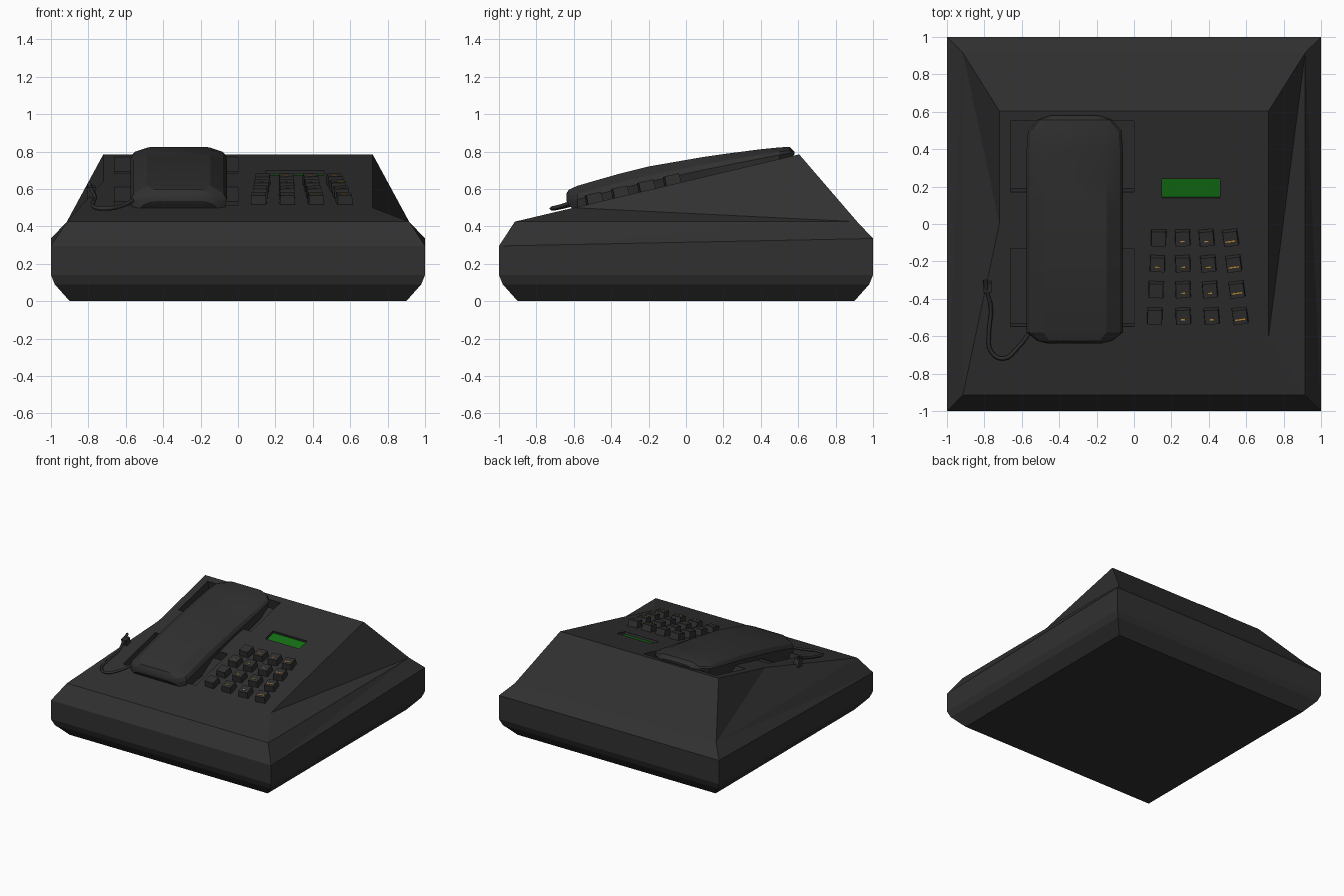
import bpy, bmesh, math
from mathutils import Matrix, Vector

if "Cube" in bpy.data.objects:
    bpy.data.objects.remove(bpy.data.objects["Cube"])

SLOPE = 0.36 / 1.52
TILT = math.atan(SLOPE)


def panel_z(y):
    return 0.425 + (y + 0.915) * SLOPE


def material(name, rgb):
    m = bpy.data.materials.new(name)
    m.diffuse_color = (*rgb, 1)
    m.use_nodes = True
    m.node_tree.nodes["Principled BSDF"].inputs["Base Color"].default_value = m.diffuse_color
    return m


BLACK = material("charcoal_plastic", (0.03, 0.03, 0.03))
GREEN = material("screen_green", (0.007, 0.16, 0.007))
AMBER = material("amber_mark", (0.6, 0.3, 0.04))


def finish(name, bm, mat):
    bmesh.ops.recalc_face_normals(bm, faces=bm.faces)
    me = bpy.data.meshes.new(name)
    bm.to_mesh(me)
    bm.free()
    me.materials.append(mat)
    ob = bpy.data.objects.new(name, me)
    bpy.context.collection.objects.link(ob)
    return ob


def panel_box(name, x, y, sx, sy, low, high, mat, turn=0.0, taper=1.0):
    """Box standing square to the sloped panel, from low to high above it."""
    bm = bmesh.new()
    bmesh.ops.create_cube(bm, size=1)
    for v in bm.verts:
        k = taper if v.co.z > 0 else 1
        v.co = Vector((v.co.x * sx * k, v.co.y * sy * k, high if v.co.z > 0 else low))
    bm.transform(Matrix.Translation((x, y, panel_z(y)))
                 @ Matrix.Rotation(TILT, 4, 'X') @ Matrix.Rotation(turn, 4, 'Z'))
    return finish(name, bm, mat)


# body: stacked square rings, closed by the sloped panel
bm = bmesh.new()
rings = []
for half, zf, zb in ((0.9, 0, 0), (0.98, 0.09, 0.09), (1, 0.14, 0.14),
                     (1, 0.295, 0.335), (0.915, 0.425, 0.425)):
    rings.append([bm.verts.new((sx * half, sy * half, zf if sy < 0 else zb))
                  for sx, sy in ((-1, -1), (1, -1), (1, 1), (-1, 1))])
for a, b in zip(rings, rings[1:]):
    for i in range(4):
        j = (i + 1) % 4
        bm.faces.new((a[i], a[j], b[j], b[i]))
bm.faces.new(rings[0])
fl, fr, br, bl = rings[-1]
r0, r1, l1, l0 = [bm.verts.new((x, y, panel_z(y))) for x, y in
                  ((0.72, -0.6), (0.72, 0.605), (-0.72, 0.605), (-0.72, 0))]
for f in ((fl, fr, r0, r1, l1, l0), (fr, br, r1, r0), (br, bl, l1, r1), (bl, fl, l0, l1)):
    bm.faces.new(f)
bmesh.ops.triangulate(bm, faces=[f for f in bm.faces if len(f.verts) == 4])
body = finish("body", bm, BLACK)

# two cradle pockets and the screen recess
for x, y, sx, sy, depth in ((-0.33, 0.36, 0.66, 0.39, 0.08), (-0.33, -0.34, 0.66, 0.43, 0.08),
                            (0.305, 0.19, 0.31, 0.105, 0.025)):
    cutter = panel_box("cutter", x, y, sx, sy, -depth, 0.1, BLACK)
    cutter.hide_render = True
    mod = body.modifiers.new("cut", 'BOOLEAN')
    mod.operation, mod.solver, mod.object = 'DIFFERENCE', 'EXACT', cutter
    bpy.context.view_layer.objects.active = body
    bpy.ops.object.modifier_apply(modifier=mod.name)
    bpy.data.objects.remove(cutter)

panel_box("screen", 0.305, 0.19, 0.309, 0.104, -0.027, -0.019, GREEN)

# keypad: columns fan out towards the front
for r, y in enumerate((-0.07, -0.208, -0.347, -0.488)):
    for c in range(4):
        x = 0.132 - 0.007 * r + c * (0.128 + 0.008 * r)
        turn = math.radians(-1 + 3 * c)
        panel_box(f"key_{r}_{c}", x, y, 0.082, 0.085, -0.01, 0.05, BLACK, turn, 0.92)
        if c or r == 1:
            w = 0.055 if c == 3 else 0.022
            panel_box(f"key_mark_{r}_{c}", x, y - 0.012, w, 0.007, 0.048, 0.052, AMBER, turn)

# handset: lofted section; columns are y, half width, bottom above panel, top z
stations = ((-0.64, 0.14, 0.045, 0.575), (-0.625, 0.2, 0.02, 0.597), (-0.58, 0.257, -0.04, 0.617),
            (-0.36, 0.257, -0.06, 0.68), (-0.2, 0.257, 0.0, 0.72), (0.1, 0.257, 0.0, 0.772),
            (0.25, 0.257, -0.06, 0.793), (0.4, 0.257, -0.06, 0.812), (0.5, 0.25, -0.04, 0.822),
            (0.555, 0.2, -0.01, 0.825), (0.58, 0.13, 0.005, 0.8))
bm = bmesh.new()
loops = []
for y, w, low, top in stations:
    base = panel_z(y) + low
    seat = max(base, panel_z(y))
    h = top - seat
    half = ((w * 0.94, base), (w, seat + 0.35 * h), (w * 0.94, seat + 0.62 * h), (w * 0.66, top))
    pts = [(x, z) for x, z in half] + [(-x, z) for x, z in reversed(half)]
    loops.append([bm.verts.new((-0.317 + x, y, z)) for x, z in pts])
for a, b in zip(loops, loops[1:]):
    for i in range(8):
        j = (i + 1) % 8
        bm.faces.new((a[i], a[j], b[j], b[i]))
bm.faces.new(loops[0])
bm.faces.new(loops[-1])
handset = finish("handset", bm, BLACK)
bpy.context.view_layer.objects.active = handset
handset.select_set(True)
bpy.ops.object.shade_smooth_by_angle(angle=math.radians(25))

# cord and its plug
cu = bpy.data.curves.new("cord", 'CURVE')
cu.dimensions = '3D'
cu.bevel_depth, cu.bevel_resolution, cu.resolution_u = 0.011, 0, 4
cu.use_fill_caps = True
path = ((-0.55, -0.57, 0.545), (-0.62, -0.66, 0.51), (-0.7, -0.72, 0.495), (-0.765, -0.68, 0.5),
        (-0.775, -0.58, 0.525), (-0.765, -0.45, 0.56), (-0.785, -0.36, 0.6), (-0.795, -0.3, 0.63))
sp = cu.splines.new('BEZIER')
sp.bezier_points.add(len(path) - 1)
for p, co in zip(sp.bezier_points, path):
    p.co = co
    p.handle_left_type = p.handle_right_type = 'AUTO'
cu.materials.append(BLACK)
bpy.context.collection.objects.link(bpy.data.objects.new("cord", cu))
panel_box("cord_plug", -0.785, -0.33, 0.045, 0.05, -0.04, 0.05, BLACK)
